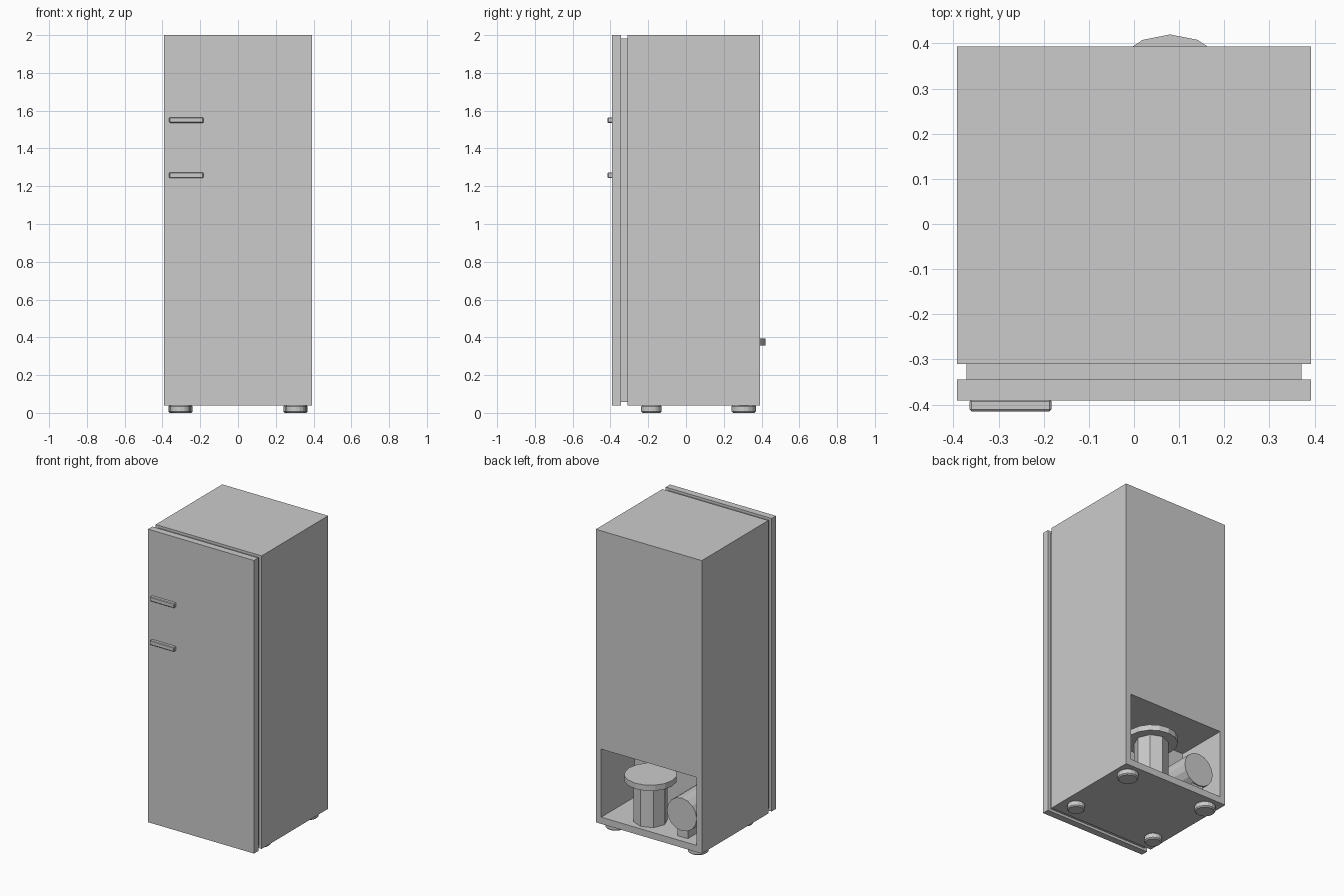
import bpy
import bmesh
import math
from mathutils import Matrix

if "Cube" in bpy.data.objects:
    bpy.data.objects.remove(bpy.data.objects["Cube"])

# One neutral grey over the whole appliance
grey = bpy.data.materials.new("light grey")
grey.diffuse_color = (0.6, 0.6, 0.6, 1.0)
grey.use_nodes = True
grey.node_tree.nodes["Principled BSDF"].inputs["Base Color"].default_value = grey.diffuse_color


def finish(name, bm, bevel=0.0):
    mesh = bpy.data.meshes.new(name)
    bm.to_mesh(mesh)
    bm.free()
    mesh.materials.append(grey)
    ob = bpy.data.objects.new(name, mesh)
    bpy.context.collection.objects.link(ob)
    if bevel:
        mod = ob.modifiers.new("edge bevel", 'BEVEL')
        mod.width = bevel
        mod.segments = 1
        mod.limit_method = 'ANGLE'
        mod.angle_limit = math.radians(50)
    return ob


def box(name, x0, x1, y0, y1, z0, z1, bevel=0.0):
    bm = bmesh.new()
    bmesh.ops.create_cube(bm, size=1.0)
    for v in bm.verts:
        v.co.x = x1 if v.co.x > 0 else x0
        v.co.y = y1 if v.co.y > 0 else y0
        v.co.z = z1 if v.co.z > 0 else z0
    return finish(name, bm, bevel)


def cylinder(name, radius, length, centre, sides, along_y=False, bevel=0.0):
    bm = bmesh.new()
    bmesh.ops.create_cone(bm, cap_ends=True, segments=sides,
                          radius1=radius, radius2=radius, depth=length)
    if along_y:
        bm.transform(Matrix.Rotation(math.pi / 2, 4, 'X'))
    bm.transform(Matrix.Translation(centre))
    return finish(name, bm, bevel)


# Cabinet with the motor compartment cut into the lower back
cabinet = box("cabinet", -0.392, 0.392, -0.31, 0.393, 0.04, 2.0)
cutter = box("compartment_cutter", -0.352, 0.352, 0.04, 0.6, 0.085, 0.54)
cutter.hide_render = True
cut = cabinet.modifiers.new("compartment", 'BOOLEAN')
cut.operation = 'DIFFERENCE'
cut.solver = 'EXACT'
cut.object = cutter
bpy.context.view_layer.objects.active = cabinet
bpy.ops.object.modifier_apply(modifier=cut.name)
bpy.data.objects.remove(cutter)

# Door and its recessed seal
box("door", -0.392, 0.392, -0.391, -0.345, 0.04, 2.0)
box("door_seal", -0.371, 0.371, -0.347, -0.308, 0.057, 1.983)

# Two horizontal handles
for label, z in (("upper", 1.55), ("lower", 1.258)):
    box(label + "_handle", -0.364, -0.183, -0.415, -0.389,
        z - 0.015, z + 0.015, bevel=0.004)

# Feet: smaller pair in front, larger pair behind
for label, y, radius in (("front", -0.183, 0.054), ("back", 0.306, 0.064)):
    for side, x in (("left", -0.305), ("right", 0.305)):
        cylinder(f"{label}_{side}_foot", radius, 0.042, (x, y, 0.021), 16,
                 bevel=0.007)

# Compressor: eight-sided post with a wide cap
cylinder("compressor_post", 0.105, 0.28, (0.08, 0.26, 0.222), 8)
cylinder("compressor_cap", 0.16, 0.038, (0.08, 0.26, 0.376), 16)

# Motor lying front to back on a small stand
cylinder("motor", 0.11, 0.27, (-0.216, 0.218, 0.24), 16, along_y=True)
box("motor_stand", -0.255, -0.177, 0.10, 0.345, 0.08, 0.145)
